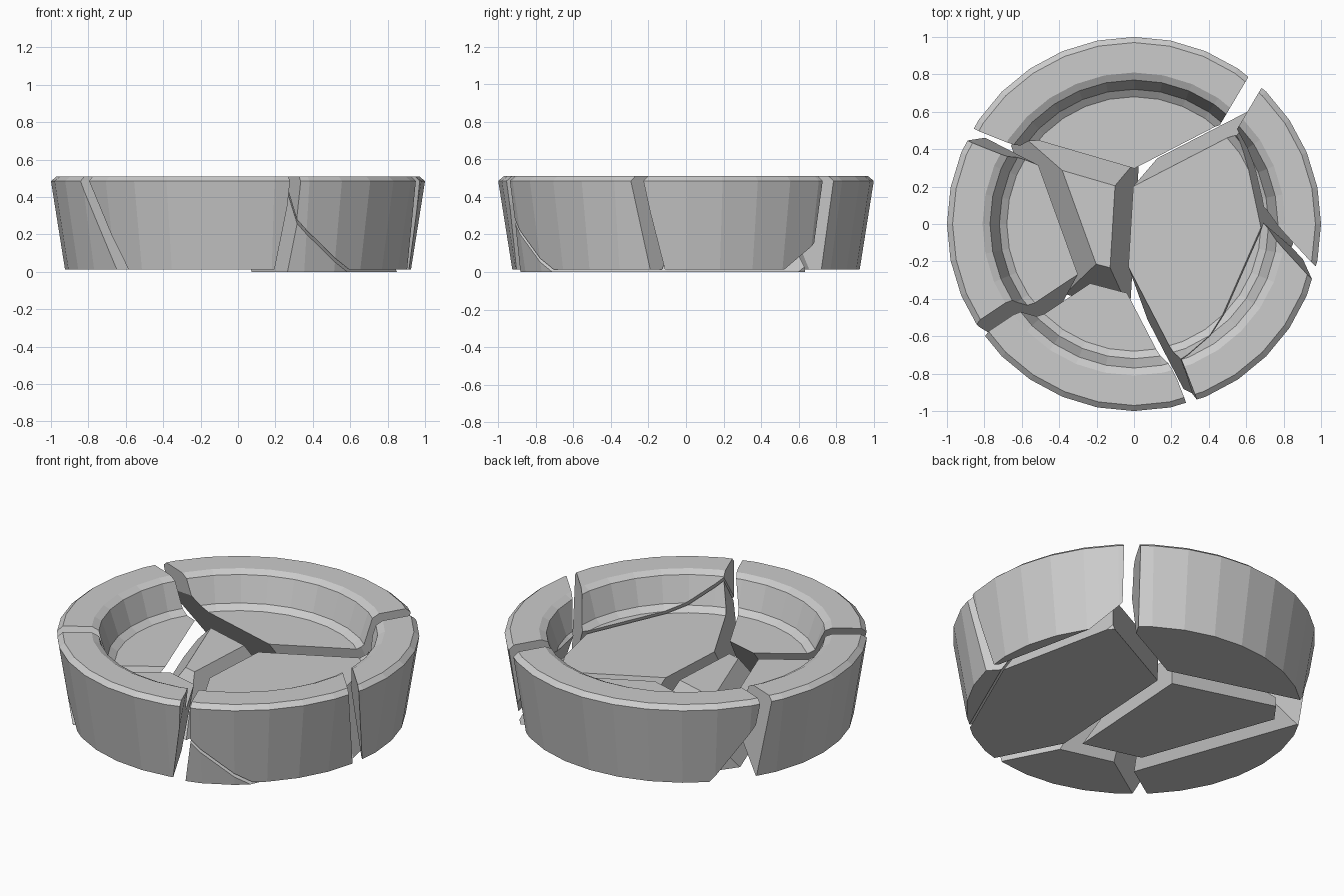
import bpy, bmesh
from math import cos, sin, pi
from mathutils import Vector

if "Cube" in bpy.data.objects:
    bpy.data.objects.remove(bpy.data.objects["Cube"])

SIDES = 32
BASE = 0.013
# dish cross-section (radius, height), from bottom outside to the inner floor
PROFILE = [(0.925, BASE), (1.0, 0.485), (0.97, 0.51), (0.81, 0.51),
           (0.77, 0.49), (0.72, 0.34), (0.68, 0.312)]

# fracture planes: (piece behind, piece in front, normal, distance, gap)
CRACKS = [
    ("floor", "front_right", (0.77, -0.339, 0.54), 0.70, 0.005),
    ("floor", "right", (0.875, 0.187, 0.448), 0.75, 0.04),
    ("right", "front_right", (-0.734, -0.675, -0.075), -0.566, 0.06),
    ("front", "front_right", (0.93, 0.36, -0.05), -0.08, 0.06),
    ("front", "floor", (0.887, 0.46, -0.13), -0.208, 0.07),
    ("front", "left", (-0.508, 0.763, -0.407), -0.215, 0.07),
    ("centre", "left", (-0.94, -0.34, 0.71), 0.54, 0.09),
    ("centre", "front", (-0.25, -0.95, 0.65), 0.51, 0.09),
    ("centre", "back", (0.28, 0.96, 0.62), 0.42, 0.10),
    ("centre", "floor", (0.995, -0.06, 0.40), 0.06, 0.09),
    ("centre", "", (-0.81, 0.59, 0.0), 0.78, 0.0),
    ("left", "back", (0.37, 0.93, 0.10), 0.17, 0.07),
    ("floor", "back", (-0.46, 0.89, 0.25), 0.300, 0.08),
    ("right", "back", (-0.86, 0.51, 0.0), -0.17, 0.09),
]
PIECES = ["back", "right", "front_right", "front", "left", "floor", "centre"]


def make_object(name, bm):
    bmesh.ops.recalc_face_normals(bm, faces=bm.faces)
    mesh = bpy.data.meshes.new(name)
    bm.to_mesh(mesh)
    bm.free()
    ob = bpy.data.objects.new(name, mesh)
    bpy.context.collection.objects.link(ob)
    return ob


def make_dish(name):
    bm = bmesh.new()
    rings = [[bm.verts.new((r * cos(2 * pi * i / SIDES), r * sin(2 * pi * i / SIDES), z))
              for i in range(SIDES)] for r, z in PROFILE]
    for a, b in zip(rings, rings[1:]):
        for i in range(SIDES):
            j = (i + 1) % SIDES
            bm.faces.new((a[i], a[j], b[j], b[i]))
    bm.faces.new(rings[0])
    bm.faces.new(rings[-1])
    return make_object(name, bm)


def make_cell(piece):
    # convex block trimmed by every crack that borders this piece
    bm = bmesh.new()
    bmesh.ops.create_cube(bm, size=3)
    for behind, front, n, d, gap in CRACKS:
        if piece not in (behind, front):
            continue
        normal = Vector(n)
        d = d / normal.length
        normal.normalize()
        if piece == front:
            normal, d = -normal, -d
        bmesh.ops.bisect_plane(bm, geom=bm.verts[:] + bm.edges[:] + bm.faces[:],
                               plane_co=normal * (d - gap / 2), plane_no=normal,
                               clear_outer=True)
        rim = [e for e in bm.edges if e.is_boundary]
        if rim:
            bmesh.ops.contextual_create(bm, geom=rim)
    cell = make_object("cutter_" + piece, bm)
    cell.hide_render = True
    return cell


# dish shards: dish intersected with each cell
for piece in PIECES:
    shard = make_dish("shard_" + piece)
    cell = make_cell(piece)
    mod = shard.modifiers.new("fracture", "BOOLEAN")
    mod.operation = "INTERSECT"
    mod.solver = "EXACT"
    mod.object = cell
    bpy.context.view_layer.update()
    result = bpy.data.meshes.new_from_object(
        shard.evaluated_get(bpy.context.evaluated_depsgraph_get()))
    shard.modifiers.clear()
    shard.data = result
    bpy.data.objects.remove(cell)
    # the floor shard has settled slightly lower
    if piece == "floor":
        shard.location.z = -BASE
